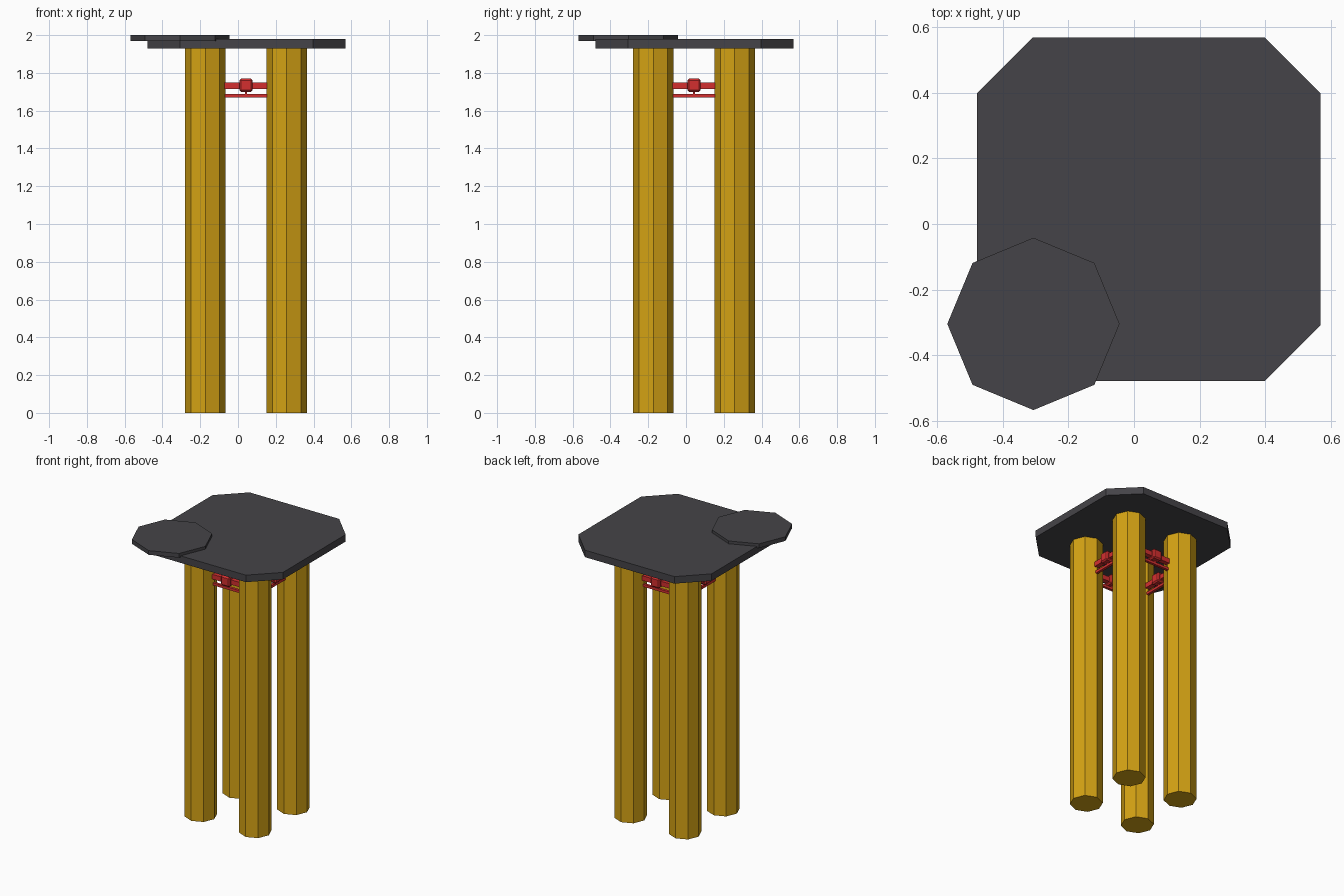
import bpy, bmesh, math
from mathutils import Matrix

if "Cube" in bpy.data.objects:
    bpy.data.objects.remove(bpy.data.objects["Cube"])

def material(name, rgb):
    m = bpy.data.materials.new(name)
    lin = [((c / 255 + 0.055) / 1.055) ** 2.4 for c in rgb]
    m.diffuse_color = (*lin, 1)
    m.use_nodes = True
    m.node_tree.nodes["Principled BSDF"].inputs["Base Color"].default_value = m.diffuse_color
    return m

GREY = material("dark grey", (69, 68, 72))
GOLD = material("golden yellow", (212, 162, 20))
RED = material("red", (211, 47, 47))

def finish(name, bm, mat):
    bmesh.ops.recalc_face_normals(bm, faces=bm.faces)
    me = bpy.data.meshes.new(name)
    bm.to_mesh(me)
    bm.free()
    me.materials.append(mat)
    ob = bpy.data.objects.new(name, me)
    bpy.context.collection.objects.link(ob)
    return ob

def prism(name, pts, z0, z1, mat):
    bm = bmesh.new()
    f = bm.faces.new([bm.verts.new((x, y, z0)) for x, y in pts])
    r = bmesh.ops.extrude_face_region(bm, geom=[f], use_keep_orig=True)
    for v in r["geom"]:
        if isinstance(v, bmesh.types.BMVert):
            v.co.z = z1
    return finish(name, bm, mat)

def octagon(cx, cy, r):
    return [(cx + r * math.cos(i * math.pi / 4), cy + r * math.sin(i * math.pi / 4)) for i in range(8)]

def box(bm, center, size, bevel=0):
    vs = bmesh.ops.create_cube(bm, size=1)["verts"]
    for v in vs:
        v.co = [center[k] + v.co[k] * size[k] for k in range(3)]
    if bevel:
        edges = list({e for v in vs for e in v.link_edges})
        bmesh.ops.bevel(bm, geom=edges, offset=bevel, segments=1, affect='EDGES')

C, H = 0.042, 0.215   # centre and half spacing of the legs

# four octagonal legs
for sx, xn in ((-1, "left"), (1, "right")):
    for sy, yn in ((-1, "front"), (1, "back")):
        prism(f"{yn}_{xn}_leg", octagon(C + sx * H, C + sy * H, 0.107), 0, 1.93, GOLD)

# top slab with clipped corners
a, b = 0.525, 0.353
prism("top_slab", [(C + x + 0.003, C + y + 0.003) for x, y in
      ((-b, -a), (b, -a), (a, -b), (a, b), (b, a), (-b, a), (-a, b), (-a, -b))],
      1.93, 1.98, GREY)

# overhanging octagonal disc
prism("corner_disc", octagon(-0.307, -0.305, 0.263), 1.97, 2.0, GREY)

# red stretchers between neighbouring legs, each with a knob and a lower rod
for i, side in enumerate(("front", "right", "back", "left")):
    bm = bmesh.new()
    box(bm, (0, -H, 1.733), (0.225, 0.034, 0.034))
    box(bm, (0, -H, 1.678), (0.225, 0.018, 0.018))
    box(bm, (0, -H, 1.695), (0.012, 0.012, 0.03))
    box(bm, (0, -H, 1.735), (0.07, 0.07, 0.07), 0.009)
    bm.transform(Matrix.Translation((C, C, 0)) @ Matrix.Rotation(i * math.pi / 2, 4, 'Z'))
    finish(f"{side}_stretcher", bm, RED)
